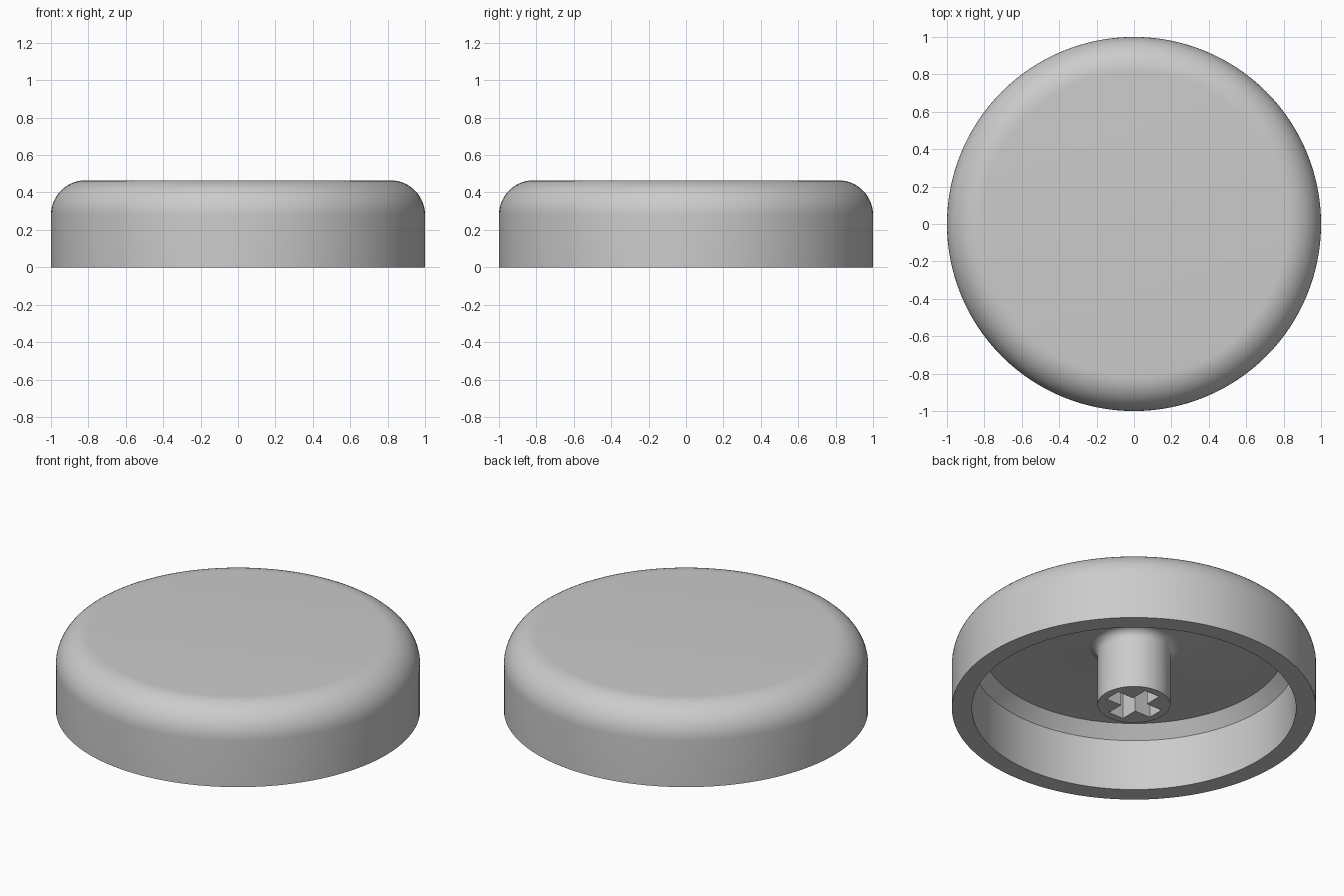
import bpy
import bmesh
from math import sin, cos, pi, radians
from mathutils import Vector

cube = bpy.data.objects.get("Cube")
if cube:
    bpy.data.objects.remove(cube, do_unlink=True)

SEGMENTS = 128
HEIGHT = 0.465
ROOF = 0.384          # underside of the top plate
STEM_R, STEM_Z = 0.2, 0.025
SLOT_L, SLOT_W, SLOT_TOP = 0.155, 0.05, 0.3

grey = bpy.data.materials.new("light grey plastic")
grey.use_nodes = True
colour = (0.6, 0.6, 0.6, 1)
grey.diffuse_color = colour
grey.node_tree.nodes["Principled BSDF"].inputs["Base Color"].default_value = colour


def arc(cx, cz, radius, start, end, steps):
    """Points (r, z) along a circular arc, angles in degrees."""
    angles = [radians(start + (end - start) * i / steps) for i in range(steps + 1)]
    return [(cx + radius * cos(a), cz + radius * sin(a)) for a in angles]


def make_object(name, bm):
    bmesh.ops.recalc_face_normals(bm, faces=bm.faces)
    mesh = bpy.data.meshes.new(name)
    bm.to_mesh(mesh)
    bm.free()
    mesh.materials.append(grey)
    obj = bpy.data.objects.new(name, mesh)
    bpy.context.collection.objects.link(obj)
    return obj


def lathe(name, profile):
    """Turn a profile of (r, z) points around the z axis."""
    bm = bmesh.new()
    verts = [bm.verts.new((r, 0, z)) for r, z in profile]
    edges = [bm.edges.new(pair) for pair in zip(verts, verts[1:])]
    bmesh.ops.spin(bm, geom=verts + edges, cent=(0, 0, 0), axis=(0, 0, 1),
                   angle=2 * pi, steps=SEGMENTS, use_merge=False)
    bmesh.ops.remove_doubles(bm, verts=bm.verts, dist=0.0001)
    return make_object(name, bm)


# Hollow cap: rounded top, open underside, bevelled inner corner, central stem
round_r, fillet = 0.185, 0.05
profile = [(0, HEIGHT)]
profile += arc(1 - round_r, HEIGHT - round_r, round_r, 90, 0, 14)
profile += [(1, 0), (0.89, 0), (0.89, 0.31), (0.83, ROOF)]
profile += arc(STEM_R + fillet, ROOF - fillet, fillet, 90, 180, 6)
profile += [(STEM_R, STEM_Z), (0, STEM_Z)]
cap = lathe("round_cap_with_stem", profile)

# Cross-shaped socket cut up into the stem
bm = bmesh.new()
outline = []
for turn in range(4):
    c, s = round(cos(turn * pi / 2)), round(sin(turn * pi / 2))
    for x, y in ((SLOT_L, -SLOT_W), (SLOT_L, SLOT_W), (SLOT_W, SLOT_W)):
        outline.append(bm.verts.new((c * x - s * y, s * x + c * y, -0.1)))
face = bm.faces.new(outline)
top = bmesh.ops.extrude_face_region(bm, geom=[face])["geom"]
bmesh.ops.translate(bm, verts=[v for v in top if isinstance(v, bmesh.types.BMVert)],
                    vec=Vector((0, 0, SLOT_TOP + 0.1)))
cutter = make_object("cross_socket_cutter", bm)
cutter.hide_render = True

bpy.ops.object.select_all(action="DESELECT")
cap.select_set(True)
bpy.context.view_layer.objects.active = cap
cut = cap.modifiers.new("cross socket", "BOOLEAN")
cut.operation = "DIFFERENCE"
cut.solver = "EXACT"
cut.object = cutter
bpy.ops.object.modifier_apply(modifier=cut.name)
bpy.data.objects.remove(cutter, do_unlink=True)

bpy.ops.object.shade_smooth_by_angle(angle=radians(30))
